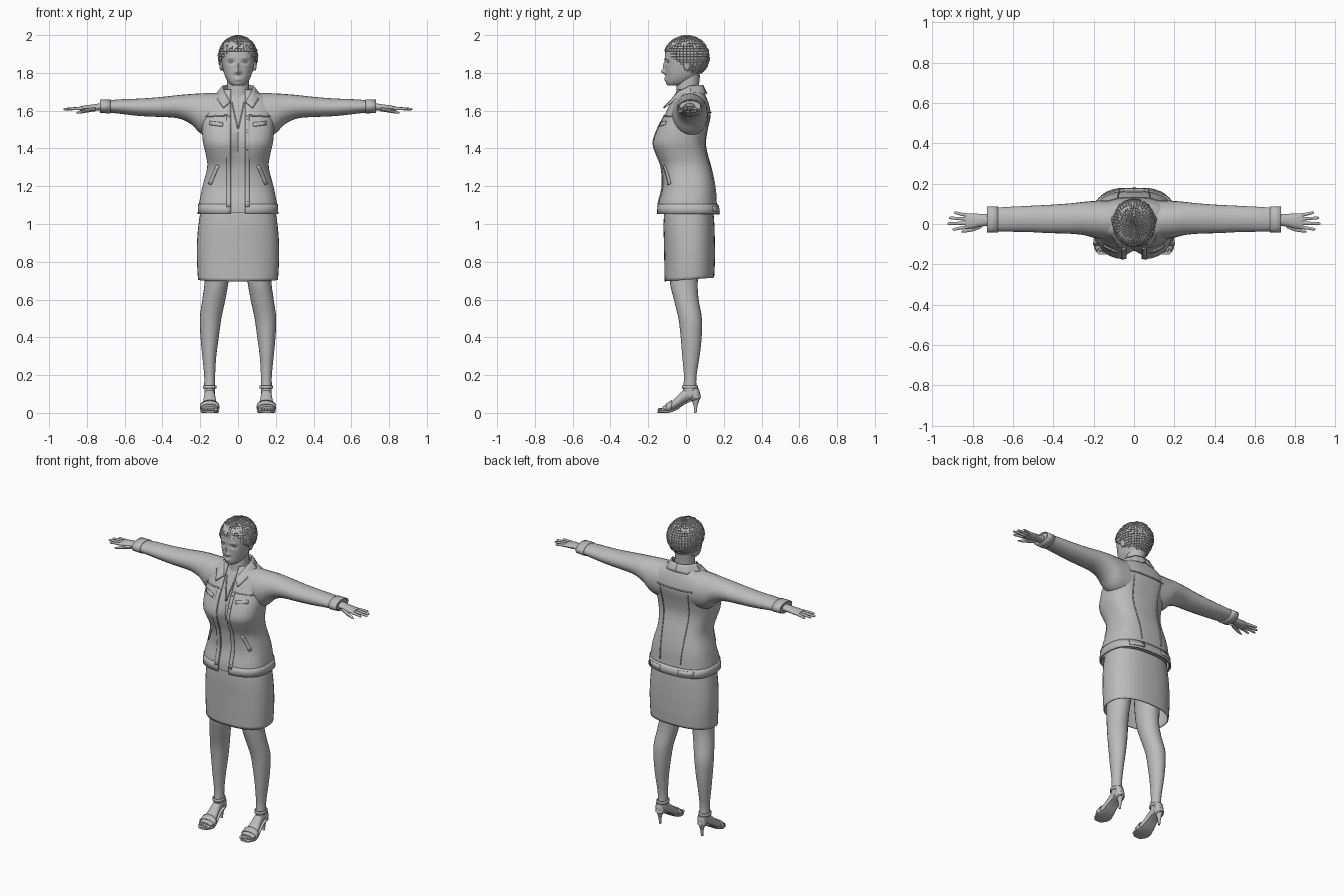
import bpy, bmesh, math, random
from math import sin, cos, pi, exp
from mathutils import Vector, Matrix
from mathutils.bvhtree import BVHTree

random.seed(4)
if "Cube" in bpy.data.objects:
    bpy.data.objects.remove(bpy.data.objects["Cube"])

grey = bpy.data.materials.new("plain_grey")
grey.use_nodes = True
grey.diffuse_color = (0.5, 0.5, 0.5, 1)
grey.node_tree.nodes["Principled BSDF"].inputs["Base Color"].default_value = (0.5, 0.5, 0.5, 1)
parts = []


def finish(name, bm, mirror=False, thick=0, offset=0):
    bmesh.ops.recalc_face_normals(bm, faces=bm.faces)
    mesh = bpy.data.meshes.new(name)
    bm.to_mesh(mesh)
    bm.free()
    obj = bpy.data.objects.new(name, mesh)
    bpy.context.collection.objects.link(obj)
    mesh.materials.append(grey)
    if thick:
        mod = obj.modifiers.new("thickness", 'SOLIDIFY')
        mod.thickness, mod.offset = thick, offset
    if mirror:
        obj.modifiers.new("mirror", 'MIRROR')
    parts.append(obj)
    return obj


def catmull(a, b, c, d, t):
    return [0.5 * (2*q + (r-p)*t + (2*p-5*q+4*r-s)*t*t + (3*q-p-3*r+s)*t**3)
            for p, q, r, s in zip(a, b, c, d)]


def loft(name, axis, sections, n=24, k=4, p=2, gap=0, cap=True, warp=None, mirror=False, thick=0):
    """Sections are (position, a low, a high, b low, b high), smoothly interpolated."""
    rows, last = [], len(sections) - 1
    for i in range(last):
        quad = [sections[max(0, min(last, i + j))] for j in (-1, 0, 1, 2)]
        rows += [catmull(*quad, j / k) for j in range(k)]
    rows.append(sections[-1])
    bm, rings = bmesh.new(), []
    for pos, alo, ahi, blo, bhi in rows:
        ah, bh, ring = (ahi - alo) / 2, (bhi - blo) / 2, []
        t0 = math.asin(min(1, (gap / ah) ** (p / 2))) if gap else 0
        for i in range(n):
            t = t0 + (2*pi - 2*t0) * i / (n - 1 if gap else n)
            a = (alo + ahi) / 2 + ah * math.copysign(abs(sin(t)) ** (2/p), sin(t))
            b = (blo + bhi) / 2 - bh * math.copysign(abs(cos(t)) ** (2/p), cos(t))
            v = Vector({'x': (pos, a, b), 'y': (a, pos, b), 'z': (a, b, pos)}[axis])
            if warp:
                warp(v)
            ring.append(bm.verts.new(v))
        rings.append(ring)
    for lo, hi in zip(rings, rings[1:]):
        for i in range(n - 1 if gap else n):
            j = (i + 1) % n
            bm.faces.new((lo[i], lo[j], hi[j], hi[i]))
    if cap:
        bm.faces.new(rings[0])
        bm.faces.new(rings[-1])
    return finish(name, bm, mirror, thick)


def upright(table, grow=0):
    return [(z, -w - grow, w + grow, f - grow, b + grow) for z, w, f, b in table]


def blob(name, centre, radii, mirror=False):
    bm = bmesh.new()
    bmesh.ops.create_uvsphere(bm, u_segments=16, v_segments=10, radius=1,
                              matrix=Matrix.Translation(centre) @ Matrix.Diagonal((*radii, 1)))
    return finish(name, bm, mirror)


def patch(name, host, x, z, w, h, angle=0, side=-1, mirror=True):
    """Thin plate laid on the front or back surface of the host."""
    tree = BVHTree.FromObject(host, bpy.context.evaluated_depsgraph_get())
    bm = bmesh.new()
    bmesh.ops.create_grid(bm, x_segments=max(2, int(w / .02)), y_segments=max(2, int(h / .02)), size=.5)
    y = 0
    for v in bm.verts:
        u, t = v.co.x * w, v.co.y * h
        px, pz = x + u*cos(angle) - t*sin(angle), z + u*sin(angle) + t*cos(angle)
        hit = tree.ray_cast(Vector((px, side, pz)), Vector((0, -side, 0)))[0]
        y = hit.y if hit else y
        v.co = (px, y + side * .002, pz)
    return finish(name, bm, mirror, .006)


# Torso clothing: (height, half width, front, back)
body = [(1.057, .205, -.147, .168), (1.11, .203, -.143, .16), (1.2, .185, -.122, .153),
        (1.3, .16, -.13, .132), (1.37, .168, -.158, .112), (1.43, .182, -.175, .103),
        (1.5, .188, -.152, .112), (1.57, .188, -.115, .127), (1.62, .182, -.09, .122),
        (1.665, .155, -.068, .107), (1.69, .105, -.055, .095), (1.71, .075, -.05, .085)]


def bust(v):
    if v.y < 0:
        v.y += .032 * exp(-(v.x / .035)**2 - ((v.z - 1.43) / .1)**2)


jacket = loft("jacket_body", 'z', upright(body), 57, 4, 2.6, .037, False, bust, thick=.006)
shirt = loft("shirt", 'z', upright(body, -.012), 48, 4, 2.6, warp=bust)
band = loft("jacket_waistband", 'z', upright([(1.052, .21, -.151, .176), (1.105, .207, -.147, .166)]),
            57, 2, 2.6, .037, False, thick=.008)

# Jacket seams, pockets and fastenings
patch("front_placket", jacket, .05, 1.33, .022, .48)
patch("front_yoke_seam", jacket, .115, 1.572, .12, .006, -.05)
patch("chest_pocket_flap", jacket, .115, 1.53, .07, .02, .12)
patch("hip_pocket_welt", jacket, .128, 1.26, .016, .11, .4)
for z in (1.11, 1.2, 1.3, 1.4, 1.49, 1.56):
    patch("jacket_button", jacket, .05, z, .013, .013, pi/4, mirror=False)
patch("back_yoke_seam", jacket, 0, 1.59, .28, .007, side=1, mirror=False)
patch("back_panel_seam", jacket, .085, 1.35, .005, .44, -.06, side=1)
patch("waist_tab", band, .11, 1.08, .09, .028, side=1)
patch("tab_button", band, .08, 1.08, .013, .013, pi/4, side=1)
patch("shirt_neckline", shirt, .017, 1.575, .006, .14, -.22)

# Collar: folded strip from the upper to the lower edge
upper = [(0, .088, 1.735), (.05, .074, 1.735), (.08, .02, 1.73), (.072, -.04, 1.7), (.04, -.088, 1.645)]
lower = [(0, .11, 1.69), (.07, .095, 1.685), (.115, .025, 1.685), (.11, -.055, 1.66), (.078, -.118, 1.615)]
bm = bmesh.new()
edges = [[bm.verts.new(c) for c in row] for row in (upper, lower)]
for i in range(len(upper) - 1):
    bm.faces.new((edges[0][i], edges[0][i+1], edges[1][i+1], edges[1][i]))
bmesh.ops.subdivide_edges(bm, edges=bm.edges, cuts=2, use_grid_fill=True, smooth=.6)
finish("collar", bm, True, .008)

# Sleeves and cuffs
loft("sleeves", 'x', [(.1, -.08, .118, 1.46, 1.693), (.19, -.07, .115, 1.475, 1.692),
     (.25, -.055, .11, 1.53, 1.688), (.32, -.048, .102, 1.56, 1.682), (.42, -.045, .095, 1.567, 1.671),
     (.52, -.04, .09, 1.572, 1.664), (.62, -.038, .085, 1.583, 1.66), (.725, -.034, .078, 1.595, 1.652)],
     mirror=True)
loft("cuffs", 'x', [(.675, -.039, .083, 1.588, 1.657), (.73, -.04, .083, 1.591, 1.656)], k=2,
     cap=False, mirror=True, thick=.006)

# Hands
loft("palms", 'x', [(.69, -.01, .05, 1.6, 1.645), (.76, -.012, .05, 1.6, 1.634),
     (.80, -.022, .053, 1.597, 1.629), (.838, -.024, .053, 1.6, 1.622)], 16, mirror=True)
fingers = [("index", -.015, .9, -.026), ("middle", .005, .925, .002),
           ("ring", .025, .918, .03), ("little", .043, .893, .056)]
for label, y, tip, y2 in fingers:
    mid = (y + y2) / 2
    loft(label + "_fingers", 'x', [(.825, y - .01, y + .01, 1.602, 1.62),
         ((.825 + tip) / 2, mid - .008, mid + .008, 1.603, 1.618),
         (tip - .008, y2 - .007, y2 + .007, 1.602, 1.614), (tip, y2 - .002, y2 + .002, 1.606, 1.61)],
         10, 3, mirror=True)
loft("thumbs", 'x', [(.755, -.02, .015, 1.597, 1.62), (.80, -.037, -.01, 1.59, 1.61),
     (.835, -.042, -.026, 1.585, 1.6), (.855, -.042, -.035, 1.585, 1.592)], 10, 3, mirror=True)


# Skirt with a hem slightly higher at the back
def hem(v):
    if v.z < .78:
        v.z += .08 * v.y * (.78 - v.z) / .08


loft("skirt", 'z', upright([(.705, .209, -.11, .146), (.8, .214, -.112, .15), (.9, .214, -.114, .15),
     (1.0, .206, -.116, .147), (1.09, .192, -.11, .14)]), 40, 4, 2.4, cap=False, warp=hem, thick=.006)

# Legs
loft("legs", 'z', [(z, c - w, c + w, f, b) for z, c, w, f, b in (
     (.95, .1, .08, -.08, .09), (.8, .106, .07, -.088, .075), (.69, .114, .063, -.085, .062),
     (.6, .128, .061, -.064, .067), (.5, .145, .057, -.04, .084), (.4, .15, .048, -.028, .083),
     (.3, .152, .037, -.02, .072), (.2, .15, .029, -.011, .056), (.14, .15, .029, -.014, .055),
     (.09, .15, .026, -.02, .06))], mirror=True)

# Feet and high heeled sandals
foot = [(.074, .012, .085, .108), (.05, .026, .078, .13), (0, .028, .058, .13), (-.05, .036, .024, .085),
        (-.09, .045, .01, .05), (-.125, .042, .009, .034)]
loft("feet", 'y', [(y, .15 - w, .15 + w, lo, hi) for y, w, lo, hi in foot], mirror=True)
loft("shoe_soles", 'y', [(y, .146 - w, .154 + w, lo - .009, lo + .004) for y, w, lo, hi in foot]
     + [(-.152, .125, .175, 0, .011)], p=4, mirror=True)
loft("shoe_heels", 'z', [(0, .143, .157, .042, .056), (.04, .14, .16, .04, .062),
     (.085, .128, .172, .02, .078)], 12, mirror=True)
loft("ankle_straps", 'z', [(.128, .117, .183, -.02, .06), (.145, .117, .183, -.019, .06)], k=1,
     cap=False, mirror=True, thick=.005)
loft("heel_counters", 'z', [(.08, .122, .178, .02, .08), (.13, .122, .178, .03, .068)], 16, mirror=True)
loft("toe_straps", 'y', [(-.075, .101, .199, .008, .066), (-.105, .1, .2, .004, .047)], k=1,
     cap=False, mirror=True, thick=.005)
for i in range(5):
    blob("toes", (.117 + i * .0165, -.132 + i * .004, .017), (.0095 - i * .0005, .018, .01), True)

# Head: bumps are (x, z, width, height, amount)
bumps = [(0, 1.806, .011, .013, .024), (0, 1.836, .008, .02, .012), (0, 1.767, .02, .004, -.004),
         (0, 1.767, .02, .011, .012), (0, 1.742, .018, .008, .004)]
for s in (-1, 1):
    bumps += [(s * .036, 1.857, .018, .01, -.011), (s * .036, 1.88, .022, .006, .004),
              (s * .012, 1.802, .006, .007, .007)]


def face(v):
    if v.y < -.03:
        v.y -= sum(m * exp(-((v.x - x) / w)**2 - ((v.z - z) / h)**2) for x, z, w, h, m in bumps)


loft("head", 'z', upright([(1.732, .028, -.094, -.03), (1.75, .05, -.104, .02), (1.78, .068, -.106, .06),
     (1.82, .08, -.109, .085), (1.87, .088, -.112, .1), (1.92, .09, -.108, .105),
     (1.96, .075, -.085, .09), (1.985, .035, -.04, .05)]), 72, 8, 2.2, warp=face)
blob("eyes", (.036, -.089, 1.857), (.015, .01, .007), True)
blob("ears", (.089, .005, 1.84), (.01, .018, .028), True)
loft("neck", 'z', upright([(1.63, .085, -.06, .085), (1.68, .066, -.052, .075), (1.72, .058, -.05, .068),
     (1.79, .058, -.045, .075)]), 24)

# Cropped hair: cap of raised locks above the hairline
bm = bmesh.new()
bmesh.ops.create_uvsphere(bm, u_segments=40, v_segments=24, radius=1,
                          matrix=Matrix.Translation((0, .004, 1.885)) @ Matrix.Diagonal((.102, .118, .109, 1)))
bare = [f for f in bm.faces
        if f.calc_center_median().z < max(1.785, 1.915 - max(0, f.calc_center_median().y + .095))]
bmesh.ops.delete(bm, geom=bare, context='FACES')
for f in list(bm.faces):
    bmesh.ops.inset_individual(bm, faces=[f], thickness=.0015, depth=random.uniform(.001, .007))
finish("hair", bm)

# Smooth shading with sharp edges kept
bpy.ops.object.select_all(action='DESELECT')
for obj in parts:
    obj.select_set(True)
bpy.context.view_layer.objects.active = parts[0]
bpy.ops.object.shade_smooth_by_angle(angle=math.radians(40))
